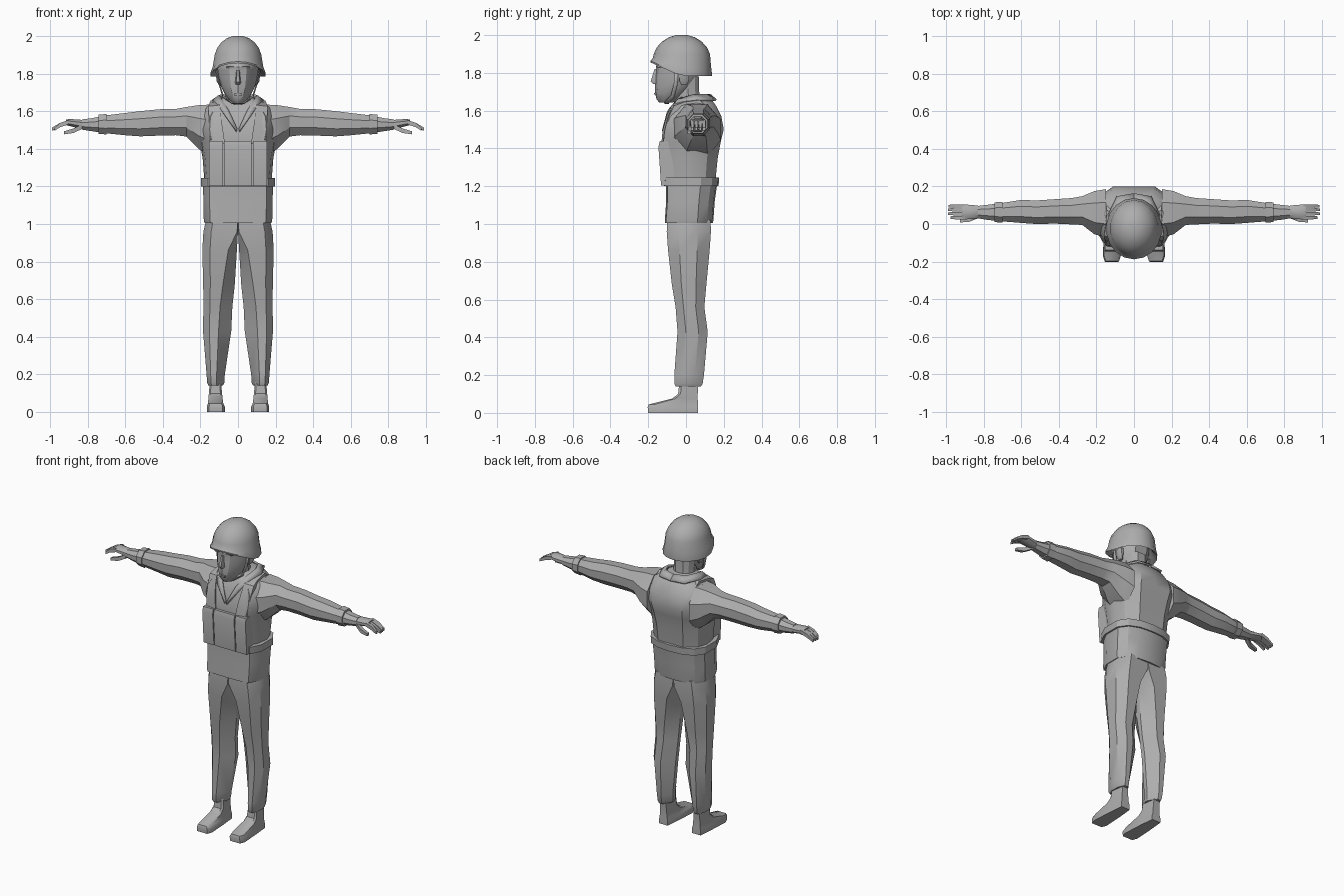
import bpy, bmesh, math

grey = bpy.data.materials.new("plain_grey")
grey.diffuse_color = (0.42, 0.42, 0.42, 1)


def finish(name, bm, mirror=False, angle=32, solid=0):
    bmesh.ops.recalc_face_normals(bm, faces=bm.faces)
    me = bpy.data.meshes.new(name)
    bm.to_mesh(me)
    bm.free()
    me.materials.append(grey)
    me.shade_smooth()
    me.set_sharp_from_angle(angle=math.radians(angle))
    ob = bpy.data.objects.new(name, me)
    bpy.context.collection.objects.link(ob)
    if solid:
        m = ob.modifiers.new("thickness", 'SOLIDIFY')
        m.thickness, m.offset = solid, 0
    if mirror:
        ob.modifiers.new("mirror", 'MIRROR').use_clip = False
    return ob


def loft(name, rings, mirror=False, closed=True, **kw):
    """Skin a row of equal-sized point rings and cap both ends."""
    bm = bmesh.new()
    rows = [[bm.verts.new(p) for p in r] for r in rings]
    n = len(rows[0])
    for a, b in zip(rows, rows[1:]):
        for i in range(n if closed else n - 1):
            j = (i + 1) % n
            bm.faces.new((a[i], a[j], b[j], b[i]))
    if closed:
        bm.faces.new(rows[0])
        bm.faces.new(rows[-1])
    return finish(name, bm, mirror, **kw)


def sym(half):
    """Mirror a half section that starts and ends on the centre line."""
    return half + [(-u, v) for u, v in half[-2:0:-1]]


def flat_ring(sec, z, x0, x1, yf, yb):
    return [((x0 + x1) / 2 + u * (x1 - x0) / 2, (yf + yb) / 2 + v * (yb - yf) / 2, z) for u, v in sec]


def side_ring(sec, x, yf, yb, z0, z1):
    return [(x, (yf + yb) / 2 + u * (yb - yf) / 2, (z0 + z1) / 2 + v * (z1 - z0) / 2) for u, v in sec]


def stack(name, sec, rows, **kw):
    return loft(name, [flat_ring(sec, z, -r, r, f, b) for z, r, f, b in rows], **kw)


body = sym([(0, -1), (.68, -1), (.93, -.5), (1, .1), (.88, .6), (.5, 1), (0, 1)])
boxy = sym([(0, -1), (.82, -.95), (1, -.45), (1, .35), (.8, .75), (.45, .95), (0, 1)])
skull = sym([(0, -1), (.42, -.88), (.85, -.4), (1, .15), (.8, .7), (.4, 1), (0, 1)])
octo = [(-.45, -1), (.45, -1), (1, -.4), (1, .4), (.45, 1), (-.45, 1), (-1, .4), (-1, -.4)]
square = [(-1, -1), (1, -1), (1, 1), (-1, 1)]

# Torso, jacket skirt and belt
stack("torso", body, [(1.22, .178, -.105, .155), (1.35, .188, -.115, .168), (1.44, .205, -.12, .185),
                      (1.50, .222, -.112, .2), (1.57, .215, -.095, .187), (1.625, .175, -.072, .16),
                      (1.66, .11, -.045, .135), (1.675, .075, -.02, .115)])
stack("jacket_skirt", boxy, [(1.005, .178, -.112, .142), (1.02, .182, -.112, .145),
                             (1.12, .184, -.105, .152), (1.21, .186, -.105, .165)])
stack("belt", boxy, [(1.2, .196, -.115, .172), (1.245, .196, -.118, .176)])

# Front pouches
for i, (a, b) in enumerate([(-.155, -.081), (-.075, .073), (.079, .155)]):
    loft(f"pouch_{i + 1}", [flat_ring(square, 1.203, a, b, -.132, -.08),
                            flat_ring(square, 1.41, a, b, -.146, -.08),
                            flat_ring(square, 1.44, a, b, -.138, -.08)])
loft("pouch_backing", [flat_ring(square, 1.205, -.155, .155, -.122, -.06),
                       flat_ring(square, 1.435, -.155, .155, -.128, -.06)])

# Vest straps over the chest and shoulders
strap_rows = [(.07, .147, -.13, 1.43), (.08, .15, -.123, 1.5), (.093, .155, -.1, 1.58), (.1, .158, -.075, 1.632),
              (.095, .15, -.02, 1.652), (.085, .145, .06, 1.662)]
loft("vest_strap", [[(a, y, z), (b, y + .012, z - .006), (b, y + .05, z - .04), (a, y + .05, z - .04)]
                    for a, b, y, z in strap_rows], mirror=True)

# Collar with an open V at the front
upper = [(.004, -.118, 1.505), (.05, -.088, 1.605), (.085, -.04, 1.66), (.098, .04, 1.682), (.07, .105, 1.684), (0, .125, 1.684)]
lower = [(.008, -.122, 1.49), (.075, -.098, 1.585), (.115, -.045, 1.64), (.135, .05, 1.655), (.09, .145, 1.655), (0, .16, 1.655)]
loft("collar", [upper, lower], mirror=True, closed=False, solid=.012)

# Neck and head
stack("neck", skull, [(1.56, .085, -.06, .09), (1.64, .07, -.062, .076), (1.7, .066, -.07, .07), (1.78, .07, -.07, .068)])
stack("head", skull, [(1.642, .028, -.14, -.07), (1.66, .048, -.156, -.04), (1.69, .07, -.163, 0),
                      (1.73, .09, -.163, .035), (1.78, .102, -.163, .06), (1.82, .108, -.157, .07),
                      (1.835, .108, -.16, .07), (1.92, .09, -.12, .07)])
loft("nose", [[(-.008, -.155, 1.82), (.008, -.155, 1.82), (.005, -.167, 1.82), (-.005, -.167, 1.82)],
              [(-.018, -.15, 1.752), (.018, -.15, 1.752), (.008, -.187, 1.755), (-.008, -.187, 1.755)],
              [(-.014, -.15, 1.74), (.014, -.15, 1.74), (.006, -.175, 1.742), (-.006, -.175, 1.742)]])
loft("lips", [flat_ring(square, 1.682, -.022, .022, -.167, -.14), flat_ring(square, 1.694, -.022, .022, -.169, -.14)])
loft("eyelid", [flat_ring(square, 1.829, .022, .062, -.153, -.12),
                flat_ring(square, 1.837, .022, .062, -.156, -.12)], mirror=True)
loft("ear", [flat_ring(octo, 1.735, .085, .1, -.025, .005), flat_ring(octo, 1.76, .088, .114, -.035, .015),
             flat_ring(octo, 1.8, .09, .118, -.035, .018)], mirror=True)
loft("chin_strap", [[(.109, -.06, 1.81), (.109, -.04, 1.81)], [(.098, -.065, 1.74), (.098, -.045, 1.735)],
                    [(.078, -.08, 1.68), (.078, -.06, 1.672)], [(.03, -.115, 1.645), (.03, -.09, 1.64)],
                    [(0, -.115, 1.64), (0, -.09, 1.637)]], mirror=True, closed=False, solid=.006)


# Helmet: hollow underside, flared rim raised at the front, round dome
def rim_ring(rx, ry, z, lift=0.0, cy=-.022, n=18):
    pts = []
    for i in range(n):
        a = math.tau * (i + .5) / n
        s = math.sin(a)
        pts.append((rx * math.cos(a), cy + ry * s, z + lift * max(0, -s)))
    return pts


loft("helmet", [rim_ring(.085, .11, 1.87), rim_ring(.122, .14, 1.8, .06),
                rim_ring(.148, .162, 1.783, .072, -.025), rim_ring(.149, .163, 1.79, .074, -.025),
                rim_ring(.136, .155, 1.83, .045), rim_ring(.126, .149, 1.9), rim_ring(.113, .133, 1.935),
                rim_ring(.09, .105, 1.966), rim_ring(.058, .068, 1.989), rim_ring(.025, .03, 2.0)], angle=38)

# Sleeves and wristbands
arm = [(.15, -.07, .185, 1.36, 1.635), (.21, -.055, .175, 1.4, 1.632), (.275, -.005, .148, 1.465, 1.622),
       (.33, -.002, .138, 1.472, 1.612), (.42, .002, .132, 1.47, 1.61), (.52, 0, .125, 1.466, 1.6),
       (.6, .006, .128, 1.472, 1.59), (.7, .014, .112, 1.482, 1.578), (.78, .022, .102, 1.494, 1.562),
       (.83, .03, .096, 1.502, 1.556)]
loft("sleeve", [side_ring(octo, *r) for r in arm], mirror=True)
loft("wristband", [side_ring(octo, .7, .008, .118, 1.476, 1.585),
                   side_ring(octo, .742, .01, .115, 1.48, 1.581)], mirror=True)

# Hands
loft("palm", [side_ring(octo, .81, .034, .094, 1.508, 1.55), side_ring(octo, .85, .028, .1, 1.51, 1.556),
              side_ring(octo, .9, .024, .104, 1.522, 1.558), side_ring(octo, .915, .026, .102, 1.526, 1.554)], mirror=True)
for i, (y, tip) in enumerate([(.034, .975), (.055, .99), (.076, .988), (.095, .985)]):
    w = .0095
    loft(f"finger_{i + 1}", [side_ring(square, .9, y - w, y + w, 1.53, 1.553),
                             side_ring(square, .945, y - w, y + w, 1.515, 1.538),
                             side_ring(square, tip, y - .007, y + .007, 1.496, 1.512)], mirror=True)
loft("thumb", [side_ring(square, .83, .03, .06, 1.505, 1.53), side_ring(square, .875, .012, .036, 1.484, 1.508),
               side_ring(square, .925, .008, .026, 1.477, 1.493)], mirror=True)


# Trouser legs: the front inner edge (k) drifts to the centre line at the crotch
def leg_ring(z, x0, x1, yf, yb, k):
    sec = [(-1, -.1 + min(0, k + .3)), (k, -1), (.55, -1), (1, -.45), (1, .4), (.5, 1), (k, 1), (-1, .25)]
    return flat_ring(sec, z, x0, x1, yf, yb)


leg = [(.14, .08, .157, -.055, .08, -.1), (.155, .073, .164, -.062, .088, -.1), (.2, .07, .167, -.062, .095, -.1),
       (.43, .036, .186, -.045, .115, -.1), (.56, .03, .184, -.055, .097, -.15), (.68, .017, .185, -.075, .108, -.25),
       (.86, .006, .19, -.095, .125, -.5), (.96, 0, .184, -.102, .132, -.95), (1.02, 0, .17, -.1, .13, -.98)]
loft("trouser_leg", [leg_ring(*r) for r in leg], mirror=True)

# Boots
sole = [(-.75, -1), (.75, -1), (1, -.75), (.85, .2), (.65, 1), (-.65, 1), (-.85, .2), (-1, -.75)]
boot = [(0, .07, .166, -.2, .064), (.03, .07, .166, -.203, .064), (.045, .078, .16, -.197, .063),
        (.075, .082, .157, -.075, .062), (.1, .085, .155, -.042, .062), (.16, .09, .15, -.035, .066)]
loft("boot", [flat_ring(sole, *r) for r in boot], mirror=True)
